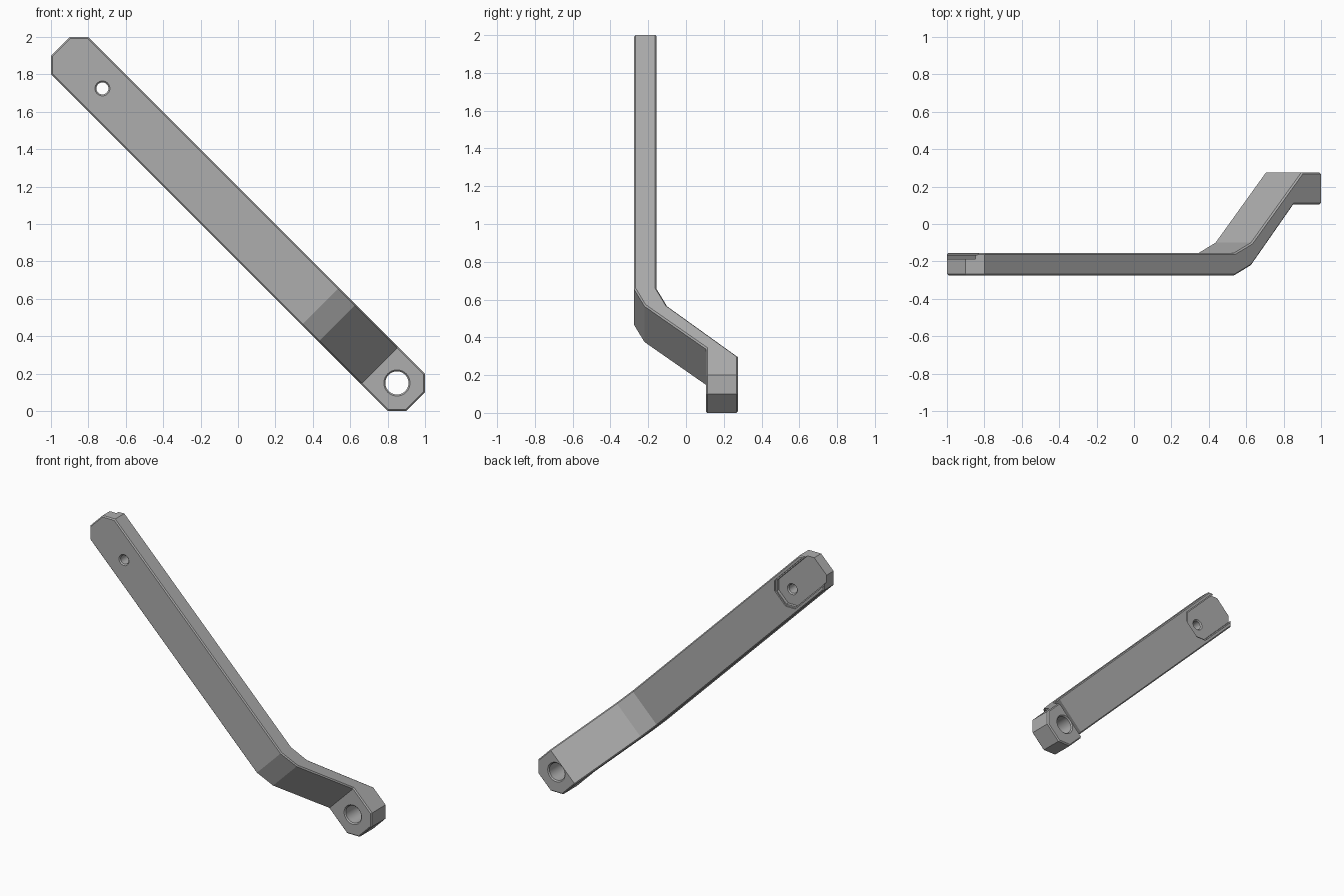
import bpy, bmesh, math
from mathutils import Matrix

if "Cube" in bpy.data.objects:
    bpy.data.objects.remove(bpy.data.objects["Cube"])

grey = bpy.data.materials.new("grey_metal")
grey.use_nodes = True
colour = (0.42, 0.42, 0.42, 1)
grey.diffuse_color = colour
grey.node_tree.nodes["Principled BSDF"].inputs["Base Color"].default_value = colour

HALF_LEN, HALF_WID, CORNER = 1.3435, 0.1414, 0.0707
FRONT, BACK, EDGE = -0.275, -0.155, 0.008


def make_object(name, bm):
    bmesh.ops.recalc_face_normals(bm, faces=bm.faces)
    mesh = bpy.data.meshes.new(name)
    bm.to_mesh(mesh)
    bm.free()
    obj = bpy.data.objects.new(name, mesh)
    bpy.context.collection.objects.link(obj)
    mesh.materials.append(grey)
    return obj


def prism(bm, points, offset):
    """Extrude a closed loop of points along an offset vector."""
    face = bm.faces.new([bm.verts.new(p) for p in points])
    new = bmesh.ops.extrude_face_region(bm, geom=[face])["geom"]
    verts = [g for g in new if isinstance(g, bmesh.types.BMVert)]
    bmesh.ops.translate(bm, verts=verts, vec=offset)


def cut(target, cutter):
    mod = target.modifiers.new("cut", "BOOLEAN")
    mod.operation, mod.solver, mod.object = "DIFFERENCE", "EXACT", cutter
    bpy.context.view_layer.objects.active = target
    bpy.ops.object.modifier_apply(modifier=mod.name)
    bpy.data.objects.remove(cutter)


def hole_cutter(u, radius, y0, y1):
    """Round bore along y, flared at both faces."""
    rim = radius + EDGE
    profile = [(0, y0 - 0.02), (rim, y0 - 0.02), (rim, y0), (radius, y0 + EDGE),
               (radius, y1 - EDGE), (rim, y1), (rim, y1 + 0.02), (0, y1 + 0.02)]
    bm = bmesh.new()
    verts = [bm.verts.new((r, y, 0)) for r, y in profile]
    edges = [bm.edges.new(pair) for pair in zip(verts, verts[1:])]
    bmesh.ops.spin(bm, geom=verts + edges, cent=(0, 0, 0), axis=(0, 1, 0),
                   angle=math.tau, steps=40)
    bmesh.ops.remove_doubles(bm, verts=bm.verts, dist=1e-5)
    bmesh.ops.translate(bm, verts=bm.verts, vec=(u, 0, 0))
    return make_object("hole_cutter", bm)


# Cranked bar: side profile (length, depth) swept across the width
profile = [(-HALF_LEN, FRONT), (0.622, FRONT), (0.75, -0.22), (1.07, 0.105),
           (HALF_LEN, 0.105), (HALF_LEN, 0.275), (1.131, 0.275),
           (0.75, -0.10), (0.622, BACK), (-HALF_LEN, BACK)]
bm = bmesh.new()
prism(bm, [(u, y, -HALF_WID) for u, y in profile], (0, 0, 2 * HALF_WID))

# Clip the four end corners
for su in (-1, 1):
    for sv in (-1, 1):
        result = bmesh.ops.bisect_plane(
            bm, geom=bm.verts[:] + bm.edges[:] + bm.faces[:], dist=1e-5,
            plane_co=(su * HALF_LEN, 0, sv * CORNER), plane_no=(su, 0, sv),
            clear_outer=True)
        rim = [g for g in result["geom_cut"] if isinstance(g, bmesh.types.BMEdge)]
        bmesh.ops.edgeloop_fill(bm, edges=rim)

# Chamfer the outline of the front and back faces
bmesh.ops.recalc_face_normals(bm, faces=bm.faces)
outline = []
for e in bm.edges:
    slopes = sorted(abs(f.normal.y) for f in e.link_faces)
    if len(slopes) == 2 and slopes[0] < 0.1 and slopes[1] > 0.5:
        outline.append(e)
bmesh.ops.bevel(bm, geom=outline, offset=EDGE, offset_type="OFFSET",
                segments=1, profile=0.5, affect="EDGES")
bar = make_object("cranked_arm", bm)


# Shallow pocket in the back of the upper end, open at the tip
def pocket_cutter(grow, depth):
    w, end, c = 0.108 + grow, -0.925 + grow, 0.054
    loop = [(-1.45, -w), (end - c, -w), (end, c - w), (end, w - c),
            (end - c, w), (-1.45, w)]
    loop[2], loop[3] = (end, -w + c), (end, w - c)
    bm = bmesh.new()
    prism(bm, [(u, BACK - depth, v) for u, v in loop], (0, depth + 0.05, 0))
    return make_object("pocket_cutter", bm)


cut(bar, pocket_cutter(0.0, 0.032))
cut(bar, pocket_cutter(0.008, 0.01))

# Bolt holes: small at the upper end, large in the lower head
cut(bar, hole_cutter(-1.025, 0.032, FRONT, BACK - 0.032))
cut(bar, hole_cutter(1.202, 0.062, 0.105, 0.275))

# Tilt into place and shade
bar.data.transform(Matrix.Translation((0, 0, 1)) @ Matrix.Rotation(math.pi / 4, 4, "Y"))
bpy.ops.object.select_all(action="DESELECT")
bar.select_set(True)
bpy.context.view_layer.objects.active = bar
bpy.ops.object.shade_smooth_by_angle(angle=math.radians(20))
